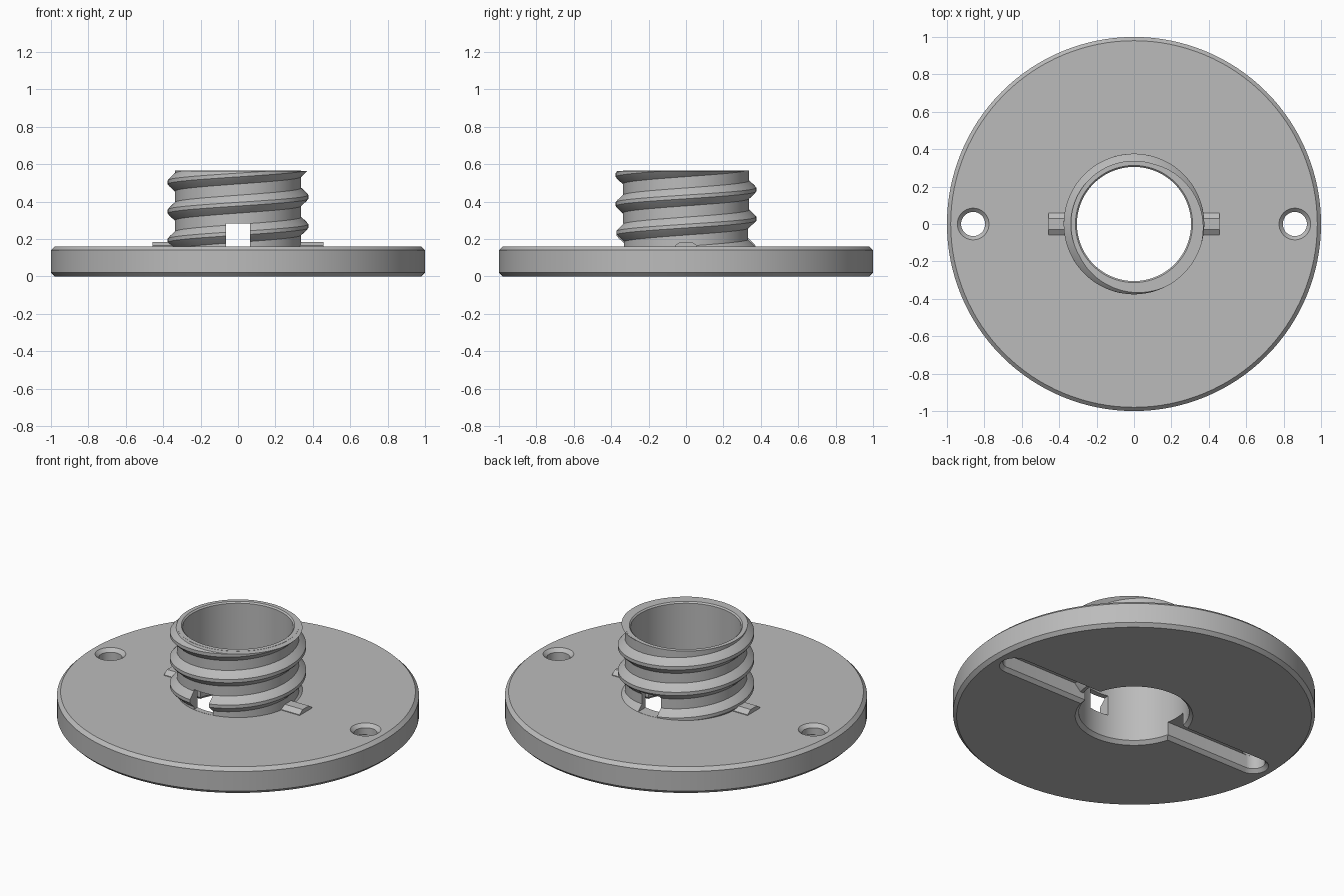
import bpy, bmesh, math
from mathutils import Vector

cube = bpy.data.objects.get("Cube")
if cube:
    bpy.data.objects.remove(cube, do_unlink=True)

grey = bpy.data.materials.new("plain grey")
grey.use_nodes = True
grey.diffuse_color = (0.5, 0.5, 0.5, 1)
grey.node_tree.nodes["Principled BSDF"].inputs["Base Color"].default_value = (0.5, 0.5, 0.5, 1)

FLANGE_TOP, TUBE_TOP = 0.16, 0.565
TUBE_R, CREST_R, PITCH = 0.338, 0.376, 0.156
HOLE_X, HOLE_R, CHAMFER = 0.86, 0.065, 0.02


def skin(name, rings, closed=False, clip=None):
    """Skin a list of equal-length closed cross-sections into one solid."""
    bm = bmesh.new()
    loops = [[bm.verts.new(p) for p in ring] for ring in rings]
    n = len(loops[0])
    pairs = list(zip(loops, loops[1:]))
    if closed:
        pairs.append((loops[-1], loops[0]))
    else:
        bm.faces.new(loops[0])
        bm.faces.new(loops[-1])
    for a, b in pairs:
        for i in range(n):
            j = (i + 1) % n
            bm.faces.new((a[i], a[j], b[j], b[i]))
    if clip is not None:
        geom = bm.verts[:] + bm.edges[:] + bm.faces[:]
        cut = bmesh.ops.bisect_plane(bm, geom=geom, plane_co=(0, 0, clip),
                                     plane_no=(0, 0, 1), clear_outer=True)
        edges = [e for e in cut["geom_cut"] if isinstance(e, bmesh.types.BMEdge)]
        bmesh.ops.triangle_fill(bm, edges=edges, use_beauty=True)
    bmesh.ops.recalc_face_normals(bm, faces=bm.faces)
    mesh = bpy.data.meshes.new(name)
    bm.to_mesh(mesh)
    bm.free()
    mesh.materials.append(grey)
    obj = bpy.data.objects.new(name, mesh)
    bpy.context.collection.objects.link(obj)
    return obj


def activate(obj):
    bpy.ops.object.select_all(action="DESELECT")
    obj.select_set(True)
    bpy.context.view_layer.objects.active = obj


def cut(obj, cutters):
    for c in cutters:
        mod = obj.modifiers.new("cut", "BOOLEAN")
        mod.operation, mod.solver, mod.object = "DIFFERENCE", "EXACT", c
        activate(obj)
        bpy.ops.object.modifier_apply(modifier=mod.name)


def stadium(half, r, z, cx=0, steps=24):
    """Rounded slot outline; a circle when half is zero."""
    pts = []
    for i in range(2 * steps):
        a = -math.pi / 2 + math.pi * (i + 0.5) / steps
        shift = half if i < steps else -half
        pts.append(Vector((cx + shift + r * math.cos(a), r * math.sin(a), z)))
    return pts


def box(name, x, y, z0, z1):
    return skin(name, [[(-x, -y, z), (x, -y, z), (x, y, z), (-x, y, z)] for z in (z0, z1)])


# Flange and tube turned from one profile
profile = [(0.325, 0), (0.98, 0), (1, 0.02), (1, 0.14), (0.98, FLANGE_TOP),
           (TUBE_R, FLANGE_TOP), (TUBE_R, TUBE_TOP), (0.313, TUBE_TOP),
           (0.305, 0.557), (0.305, 0.02)]
SEG = 128
body = skin("flange_and_tube",
            [[(r * math.cos(a), r * math.sin(a), z) for r, z in profile]
             for a in (math.tau * i / SEG for i in range(SEG))], closed=True)

# Helical thread, trimmed flush with the tube rim
section = [(0.32, -0.05), (TUBE_R, -0.048), (0.366, -0.022), (CREST_R, -0.01),
           (CREST_R, 0.01), (0.366, 0.022), (TUBE_R, 0.048), (0.32, 0.05)]
START, END, STEPS = 0.09, 0.63, 340
rings = []
for i in range(STEPS + 1):
    zc = START + (END - START) * i / STEPS
    a = -math.pi / 2 + math.tau * (zc - 0.23) / PITCH
    rings.append([(r * math.cos(a), r * math.sin(a), zc + dz) for r, dz in section])
thread = skin("screw_thread", rings, clip=TUBE_TOP - 0.001)

# Cutters: underside slot, countersunk screw holes, side windows
slot = skin("slot_cutter", [stadium(HOLE_X, HOLE_R + CHAMFER - z, z) for z in (-0.02, CHAMFER)]
            + [stadium(HOLE_X, HOLE_R, 0.1)])
holes = []
for side in (-1, 1):
    levels = [(HOLE_R - 0.0005, 0.05), (HOLE_R - 0.0005, FLANGE_TOP - CHAMFER),
              (HOLE_R + 2 * CHAMFER, FLANGE_TOP + CHAMFER)]
    holes.append(skin("hole_cutter", [stadium(0, r, z, side * HOLE_X) for r, z in levels]))
window = box("window_cutter", 0.064, 0.6, FLANGE_TOP + 0.001, 0.283)

cut(body, [slot, window] + holes)
cut(thread, [window])
for c in [slot, window] + holes:
    bpy.data.objects.remove(c, do_unlink=True)

# Locating tabs beside the tube
tabs = []
for side, name in ((1, "left_tab"), (-1, "right_tab")):
    tabs.append(skin(name, [[(side * x, y, z) for y, z in
                             ((-0.06, 0.15), (0.06, 0.15), (0.06, 0.164),
                              (0.03, 0.185), (-0.03, 0.185), (-0.06, 0.164))]
                            for x in (0.33, 0.457)]))

for obj in [body, thread] + tabs:
    activate(obj)
    bpy.ops.object.shade_smooth_by_angle(angle=math.radians(28))
